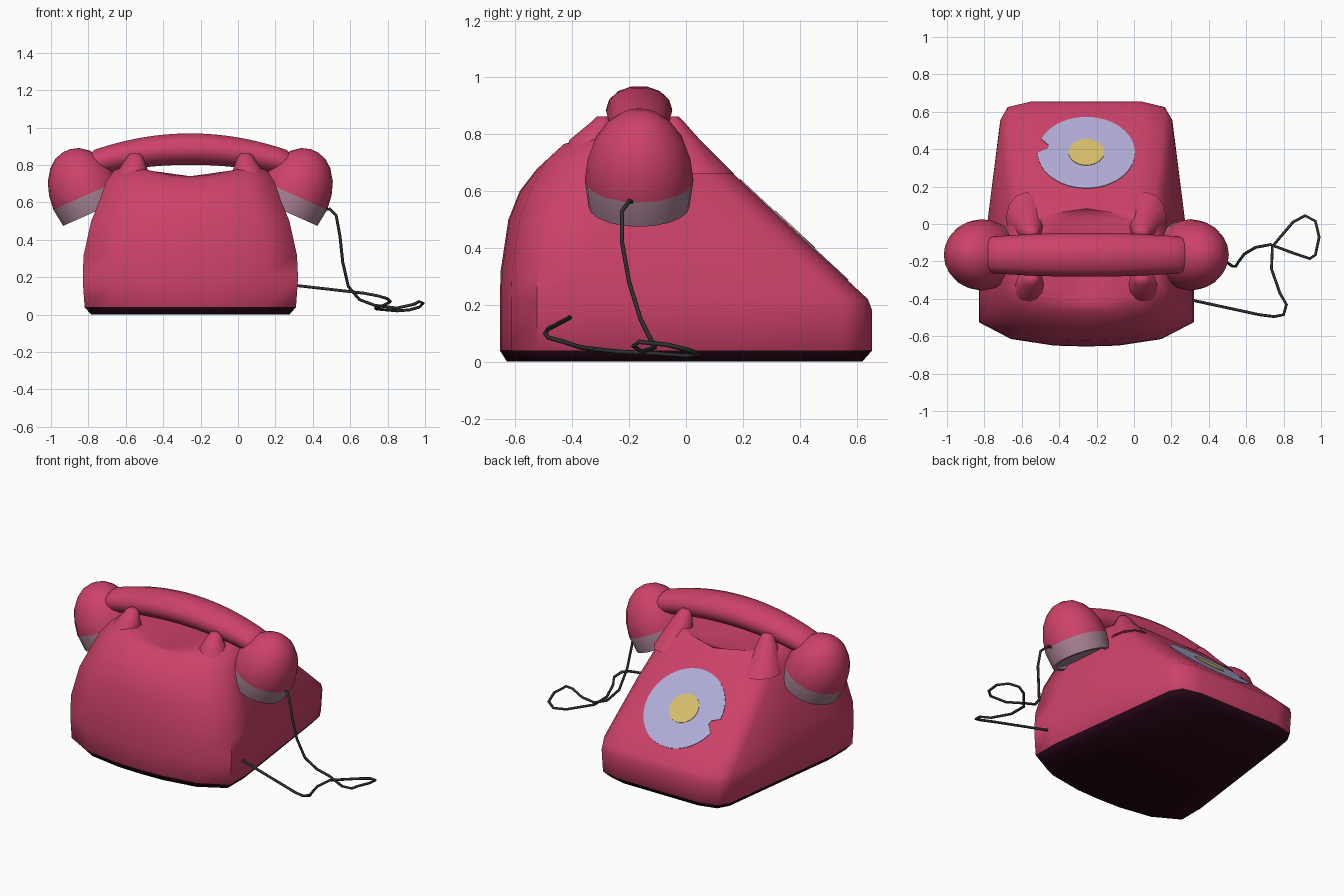
import bpy, bmesh
from math import sin, cos, pi, radians, atan2
from mathutils import Vector, Matrix

cube = bpy.data.objects.get("Cube")
if cube:
    bpy.data.objects.remove(cube, do_unlink=True)

CENTRE = -0.255  # x position of the telephone's middle plane


def material(name, rgb):
    linear = [((c / 255 + 0.055) / 1.055) ** 2.4 for c in rgb]
    mat = bpy.data.materials.new(name)
    mat.use_nodes = True
    mat.diffuse_color = (*linear, 1)
    mat.node_tree.nodes["Principled BSDF"].inputs["Base Color"].default_value = (*linear, 1)
    return mat


red = material("raspberry red", (205, 66, 105))
dark = material("dark base", (42, 8, 25))
mauve = material("mauve grey", (165, 128, 146))
lilac = material("pale lilac", (176, 172, 214))
yellow = material("warm yellow", (216, 190, 108))
black = material("cord black", (45, 48, 50))


def loft(name, rings, materials, second_material_rings=0, angle=60):
    """Skin a stack of equal rings, cap both ends; the first few bands use material 1."""
    bm = bmesh.new()
    loops = [[bm.verts.new(p) for p in ring] for ring in rings]
    count = len(loops[0])
    for level, (a, b) in enumerate(zip(loops, loops[1:])):
        for i in range(count):
            j = (i + 1) % count
            face = bm.faces.new((a[i], a[j], b[j], b[i]))
            face.material_index = int(level < second_material_rings)
    bottom = bm.faces.new(loops[0][::-1])
    bottom.material_index = int(second_material_rings > 0)
    bm.faces.new(loops[-1])
    bmesh.ops.recalc_face_normals(bm, faces=bm.faces)
    mesh = bpy.data.meshes.new(name)
    bm.to_mesh(mesh)
    bm.free()
    obj = bpy.data.objects.new(name, mesh)
    bpy.context.collection.objects.link(obj)
    for mat in materials:
        mesh.materials.append(mat)
    bpy.ops.object.select_all(action='DESELECT')
    bpy.context.view_layer.objects.active = obj
    obj.select_set(True)
    bpy.ops.object.shade_smooth_by_angle(angle=radians(angle))
    return obj


def circle(count):
    return [(cos(2 * pi * i / count), sin(2 * pi * i / count)) for i in range(count)]


# Body: horizontal sections whose back follows the sloping dial face
def slope_y(z):
    return 0.64 - (z - 0.22) * 1.073


def body_ring(z, front, width, back_width, lift, back_limit):
    def height(x):
        return z + lift * min(x / 0.3, 1) ** 2

    def back(x):
        return min(back_limit, slope_y(height(x)))

    shoulder, hip = front + 0.3, back(back_width) - 0.1
    half = [(0, front), (0.3 * width, front + 0.005), (0.7 * width, front + 0.04),
            (width, front + 0.13), (width, shoulder),
            ((width + back_width + 0.04) / 2, (shoulder + hip) / 2),
            (back_width + 0.04, hip), (back_width, back(back_width) - 0.03),
            (0.7 * back_width, back(0.7 * back_width)), (0, back(0))]
    right = [(CENTRE + x, y, height(x)) for x, y in half]
    left = [(CENTRE - x, y, height(x)) for x, y in half[-2:0:-1]]
    return right + left


sections = [(0, -0.63, 0.53, 0.38, 0, 0.62), (0.04, -0.655, 0.565, 0.41, 0, 0.655),
            (0.18, -0.655, 0.575, 0.42, 0, 0.655), (0.22, -0.655, 0.575, 0.42, 0, 0.64),
            (0.32, -0.652, 0.57, 0.41, 0, 1), (0.5, -0.625, 0.53, 0.39, 0, 1),
            (0.6, -0.585, 0.485, 0.37, 0.01, 1), (0.67, -0.53, 0.45, 0.36, 0.04, 1),
            (0.72, -0.47, 0.41, 0.345, 0.05, 1), (0.74, -0.43, 0.35, 0.32, 0.055, 1),
            (0.735, -0.4, 0.11, 0.11, 0, 0.06)]
loft("telephone_body", [body_ring(*s) for s in sections], [red, dark], 1)

# Four cradle horns
front_horn = [(0.32, -0.33, 0.66, 0.12, 0.12), (0.305, -0.325, 0.78, 0.075, 0.085),
              (0.295, -0.295, 0.845, 0.042, 0.037), (0.295, -0.295, 0.862, 0.025, 0.02)]
back_horn = [(0.32, 0.03, 0.66, 0.11, 0.14), (0.305, -0.02, 0.78, 0.07, 0.07),
             (0.295, -0.045, 0.845, 0.042, 0.037), (0.295, -0.045, 0.862, 0.025, 0.02)]
for side, sign in (("left", 1), ("right", -1)):
    for place, profile in (("front", front_horn), ("back", back_horn)):
        rings = [[(CENTRE + sign * (x + rx * c), y + ry * s, z) for c, s in circle(12)]
                 for x, y, z, rx, ry in profile]
        loft(f"{side}_{place}_cradle_horn", rings, [red])

# Handset: two tilted domed cups with a mauve rim
HANDSET_Y = -0.165
tilt = radians(24)
cup_profile = [(0.02, 0.15), (0, 0.155), (0, 0.178), (0.1, 0.191), (0.18, 0.181),
               (0.25, 0.157), (0.31, 0.115), (0.345, 0.07), (0.36, 0.02)]
for side, sign in (("left", 1), ("right", -1)):
    rings = []
    for t, r in cup_profile:
        ring = []
        for c, s in circle(20):
            x = 0.517 + t * sin(tilt) + r * c * cos(tilt)
            z = 0.547 + t * cos(tilt) - r * c * sin(tilt)
            ring.append((CENTRE + sign * x, HANDSET_Y + r * s, z))
        rings.append(ring)
    loft(f"{side}_handset_cup", rings, [red, mauve], 3, 50)

# Handset: arched grip
grip = []
steps = 12
for i in range(-steps, steps + 1):
    u = i / steps
    x = 0.56 * u
    size = (1 - 0.2 * u * u) * (1 if abs(i) < steps else 0.6)
    z = 0.885 - 0.28 * x * x
    grip.append([(CENTRE + x, HANDSET_Y + 0.117 * size * c, z + 0.086 * size * s)
                 for c, s in circle(14)])
loft("handset_grip", grip, [red])

# Dial plates lying on the slope, the large one with a finger-stop notch
lean = Matrix.Translation((CENTRE, 0.38, slope_y(0) and 0.462)) @ Matrix.Rotation(-atan2(0.55, 0.59), 4, 'X')


def plate(name, radius, top, mat, notch=()):
    points = [(radius * c * (0.8 if i in notch else 1), radius * s * (0.8 if i in notch else 1))
              for i, (c, s) in enumerate(circle(48))]
    rings = [[lean @ Vector((x, y, z)) for x, y in points] for z in (top - 0.007, top)]
    loft(name, rings, [mat], 0, 30)


plate("dial", 0.26, 0.004, lilac, (22, 23))
plate("dial_centre", 0.095, 0.007, yellow)

# Cord looping from the left cup back to the body
path = [(0.44, -0.18, 0.56), (0.49, -0.2, 0.565), (0.525, -0.225, 0.53), (0.545, -0.225, 0.42),
        (0.56, -0.2, 0.28), (0.59, -0.16, 0.15), (0.65, -0.125, 0.08), (0.73, -0.11, 0.05),
        (0.85, -0.155, 0.035), (0.94, -0.185, 0.055), (0.97, -0.165, 0.07),
        (0.99, -0.07, 0.06), (0.97, 0.015, 0.04), (0.915, 0.045, 0.025), (0.85, 0.01, 0.02),
        (0.74, -0.12, 0.03), (0.735, -0.24, 0.035), (0.78, -0.37, 0.05), (0.815, -0.43, 0.07),
        (0.8, -0.485, 0.085), (0.75, -0.495, 0.1), (0.67, -0.485, 0.115), (0.3, -0.405, 0.157)]
curve = bpy.data.curves.new("cord", 'CURVE')
curve.dimensions = '3D'
curve.bevel_depth = 0.008
curve.bevel_resolution = 1
curve.use_fill_caps = True
spline = curve.splines.new('POLY')
spline.points.add(len(path) - 1)
for point, co in zip(spline.points, path):
    point.co = (*co, 1)
curve.materials.append(black)
bpy.context.collection.objects.link(bpy.data.objects.new("cord", curve))
